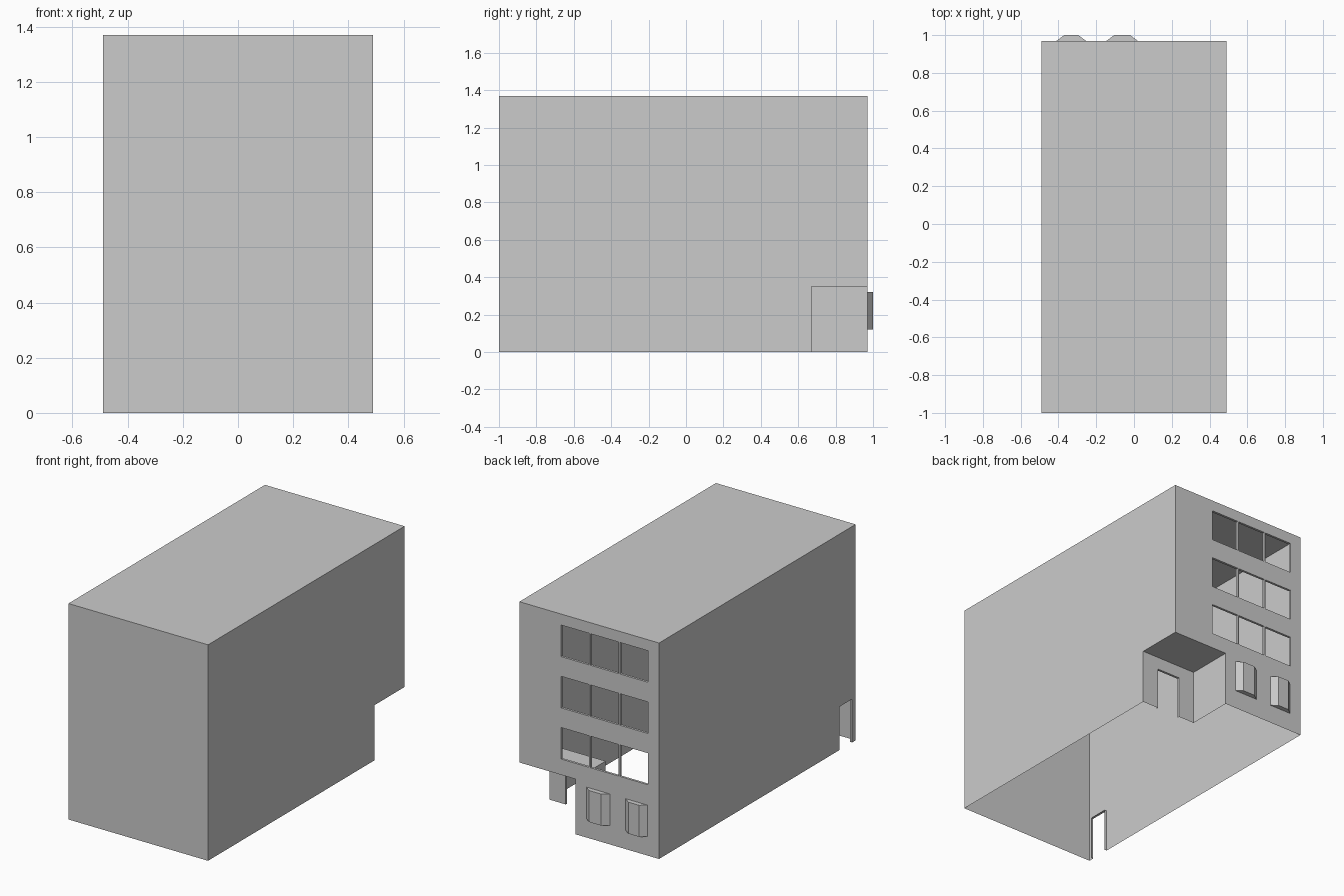
import bpy, bmesh
from mathutils import Vector

if "Cube" in bpy.data.objects:
    bpy.data.objects.remove(bpy.data.objects["Cube"])

X, Y0, Y1, H = 0.49, -1.0, 0.97, 1.37      # building shell
NX, NY, NZ = 0.095, 0.67, 0.35             # corner porch recess
REVEAL = 0.015


def finish(name, bm):
    bmesh.ops.remove_doubles(bm, verts=bm.verts, dist=1e-5)
    me = bpy.data.meshes.new(name)
    bm.to_mesh(me)
    bm.free()
    ob = bpy.data.objects.new(name, me)
    bpy.context.collection.objects.link(ob)
    return ob


def quad(bm, pts, out=None):
    f = bm.faces.new([bm.verts.new(p) for p in pts])
    f.normal_update()
    if out is not None and f.normal.dot(out) < 0:
        f.normal_flip()


def wall(name, u, inward, at, u0, u1, height, openings=(), cutouts=()):
    """Upright sheet; openings get reveals, cutouts are plain. Rects: (ua, ub, za, zb)."""
    u, inward = Vector(u), Vector(inward)
    base = Vector((at, 0, 0)) if u.y else Vector((0, at, 0))
    P = lambda a, z, d=0.0: base + u * a + Vector((0, 0, z)) + inward * d
    bm = bmesh.new()
    holes = list(openings) + list(cutouts)
    us = sorted({round(v, 4) for v in [u0, u1] + [c for h in holes for c in h[:2]]})
    zs = sorted({round(v, 4) for v in [0, height] + [c for h in holes for c in h[2:]]})
    for a, b in zip(us, us[1:]):
        for c, d in zip(zs, zs[1:]):
            m, n = (a + b) / 2, (c + d) / 2
            if not any(h[0] < m < h[1] and h[2] < n < h[3] for h in holes):
                quad(bm, [P(a, c), P(b, c), P(b, d), P(a, d)], -inward)
    for a, b, c, d in openings:
        ring = [(a, c), (a, d), (b, d), (b, c)]
        mid = P((a + b) / 2, (c + d) / 2)
        for i in range(4 if c > 0 else 3):     # doors have no sill
            p, q = ring[i], ring[(i + 1) % 4]
            quad(bm, [P(*p), P(*q), P(*q, REVEAL), P(*p, REVEAL)],
                 mid - (P(*p) + P(*q)) / 2)
    return finish(name, bm)


# Three rows of three windows on the back wall
windows = []
for row in range(3):
    top = 1.30 - row * 0.325
    for col in range(3):
        left = -0.412 + col * 0.206
        windows.append((left, left + 0.197, top - 0.2, top))

# Ground floor bay windows: (base left, front left, front right, base right)
bays = [(-0.41, -0.37, -0.295, -0.255), (-0.145, -0.105, -0.02, 0.02)]
BZ0, BZ1, BY = 0.12, 0.32, 1.0

# Outer walls
wall("front_wall", (1, 0, 0), (0, 1, 0), Y0, -X, X, H)
wall("left_wall", (0, 1, 0), (1, 0, 0), -X, Y0, Y1, H,
     openings=[(-0.965, -0.84, 0, 0.275)])
wall("right_wall", (0, 1, 0), (-1, 0, 0), X, Y0, Y1, H,
     cutouts=[(NY, Y1, 0, NZ)])
wall("back_wall", (1, 0, 0), (0, -1, 0), Y1, -X, X, H, openings=windows,
     cutouts=[(NX, X, 0, NZ)] + [(b[0], b[3], BZ0, BZ1) for b in bays])

# Porch walls with entrance door
wall("porch_door_wall", (1, 0, 0), (0, -1, 0), NY, NX, X, NZ,
     openings=[(0.208, 0.375, 0, 0.27)])
wall("porch_side_wall", (0, 1, 0), (-1, 0, 0), NX, NY, Y1, NZ)

# Roof and porch ceiling
for name, x0, y0, x1, z, up in (("roof", -X, Y0, X, H, 1),
                                ("porch_ceiling", NX, NY, X, NZ, -1)):
    bm = bmesh.new()
    quad(bm, [(x0, y0, z), (x1, y0, z), (x1, Y1, z), (x0, Y1, z)], Vector((0, 0, up)))
    finish(name, bm)

# Bay windows: three panes with top and bottom caps, open towards the room
for i, (a, b, c, d) in enumerate(bays):
    bm = bmesh.new()
    prof = [(a, Y1), (b, BY), (c, BY), (d, Y1)]
    mid = Vector(((a + d) / 2, Y1, 0))
    for p, q in zip(prof, prof[1:]):
        out = Vector(((p[0] + q[0]) / 2, (p[1] + q[1]) / 2, 0)) - mid
        quad(bm, [(*p, BZ0), (*q, BZ0), (*q, BZ1), (*p, BZ1)], out)
    for z, up in ((BZ0, -1), (BZ1, 1)):
        quad(bm, [(*p, z) for p in prof], Vector((0, 0, up)))
    finish(f"bay_window_{i + 1}", bm)
